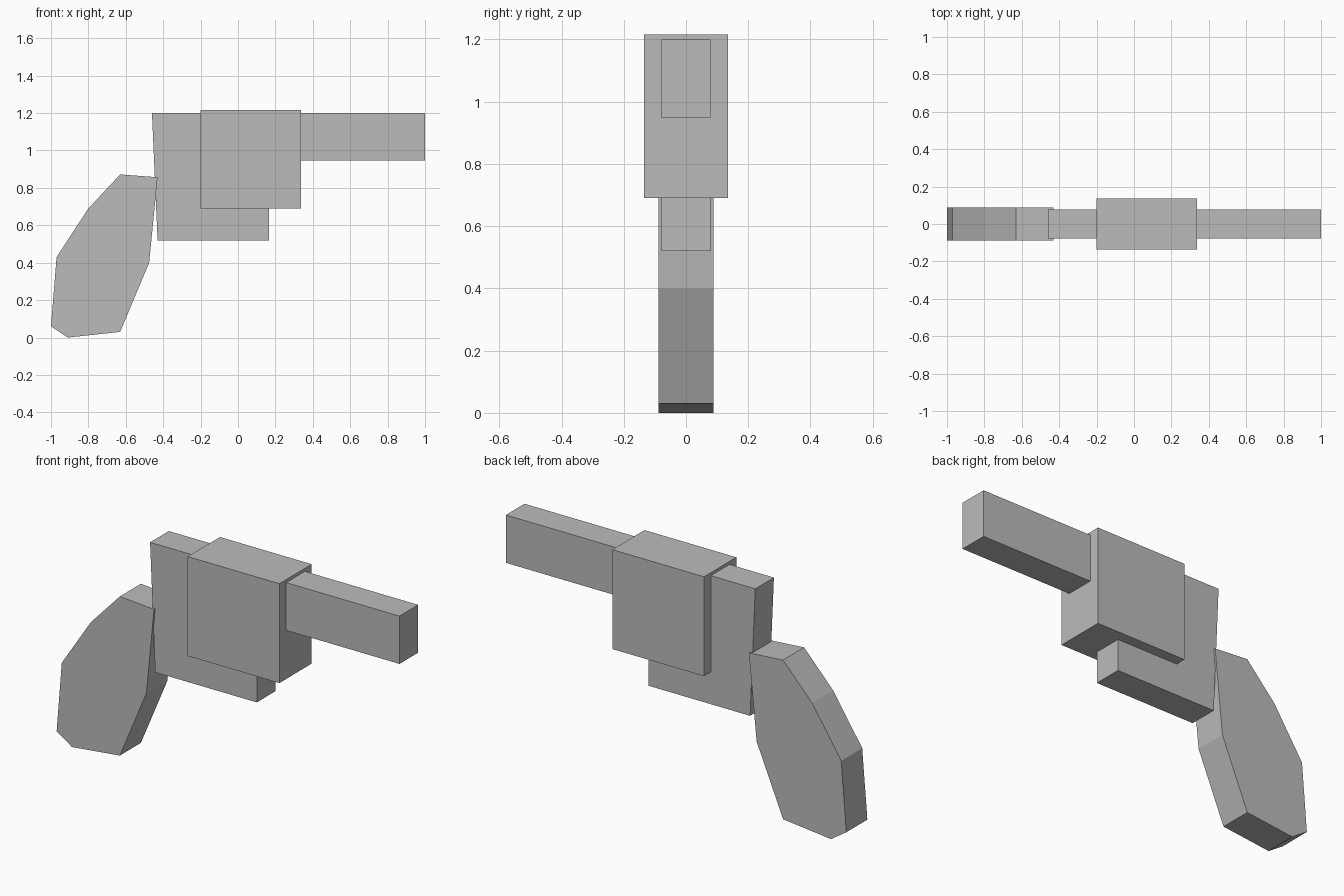
import bpy
import bmesh

cube = bpy.data.objects.get("Cube")
if cube:
    bpy.data.objects.remove(cube, do_unlink=True)

# Single plain grey material
grey = bpy.data.materials.new("plain grey")
grey.use_nodes = True
colour = (0.5, 0.5, 0.5, 1.0)
grey.diffuse_color = colour
grey.node_tree.nodes["Principled BSDF"].inputs["Base Color"].default_value = colour


def slab(name, outline, half_width):
    """Extrude a side outline of (x, z) points evenly about y = 0."""
    bm = bmesh.new()
    face = bm.faces.new([bm.verts.new((x, -half_width, z)) for x, z in outline])
    side = bmesh.ops.extrude_face_region(bm, geom=[face])
    verts = [v for v in side["geom"] if isinstance(v, bmesh.types.BMVert)]
    bmesh.ops.translate(bm, verts=verts, vec=(0, 2 * half_width, 0))
    bmesh.ops.recalc_face_normals(bm, faces=bm.faces)
    mesh = bpy.data.meshes.new(name)
    bm.to_mesh(mesh)
    bm.free()
    mesh.materials.append(grey)
    obj = bpy.data.objects.new(name, mesh)
    bpy.context.collection.objects.link(obj)
    return obj


# Frame and barrel in one stepped outline
slab("frame_and_barrel",
     [(-0.46, 1.2), (-0.43, 0.52), (0.165, 0.52), (0.165, 0.947),
      (1.0, 0.947), (1.0, 1.2)], 0.078)

# Square chamber block around the frame
slab("chamber_block",
     [(-0.2, 0.69), (0.337, 0.69), (0.337, 1.216), (-0.2, 1.216)], 0.135)

# Angled grip at the rear
slab("grip",
     [(-1.0, 0.06), (-0.91, 0.0), (-0.63, 0.03), (-0.475, 0.4),
      (-0.43, 0.857), (-0.63, 0.872), (-0.8, 0.69), (-0.97, 0.43)], 0.088)
